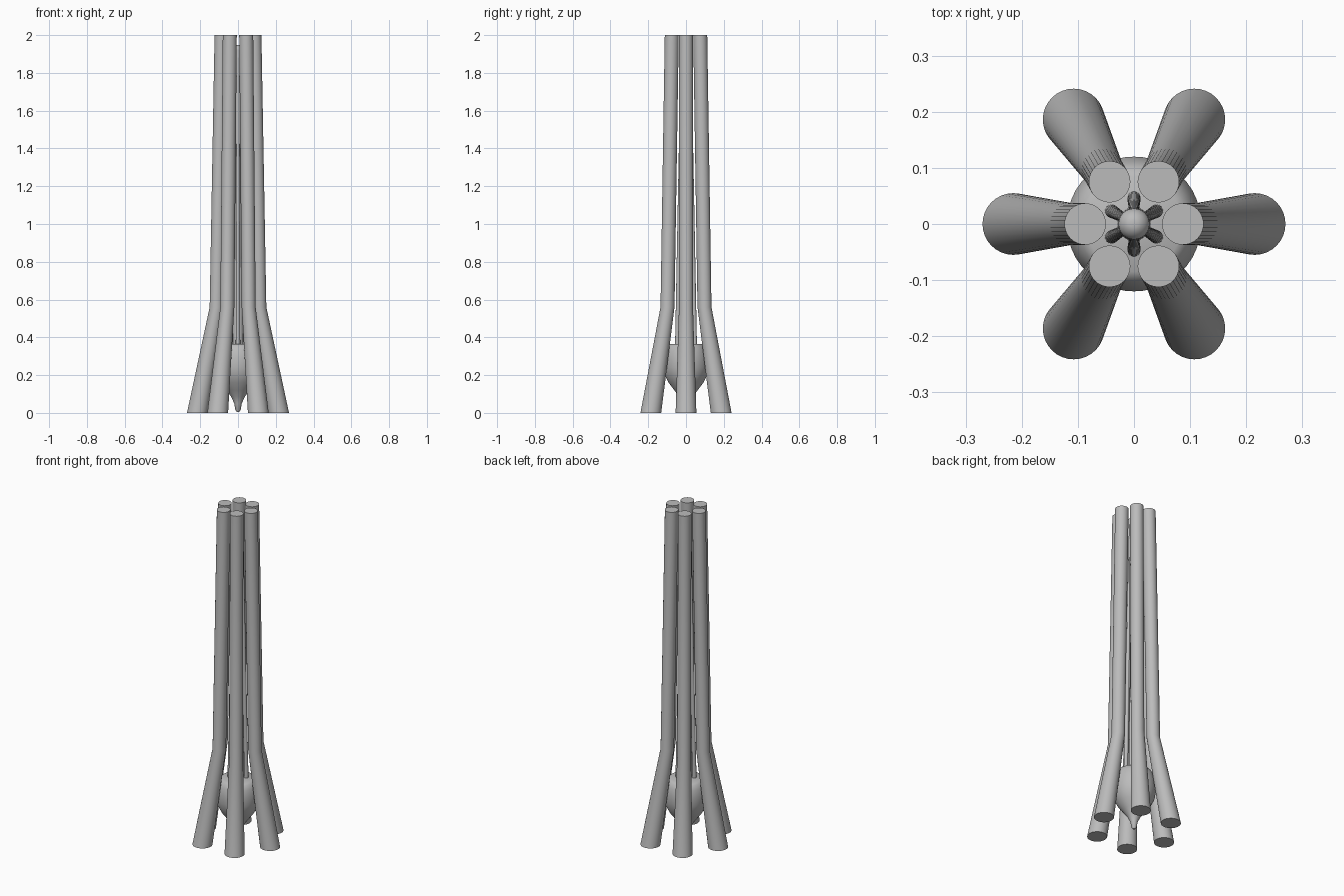
import bpy, math
from math import cos, sin, tau

cube = bpy.data.objects.get("Cube")
if cube:
    bpy.data.objects.remove(cube)

grey = bpy.data.materials.new("light_grey")
grey.use_nodes = True
grey.diffuse_color = (0.5, 0.5, 0.5, 1)
grey.node_tree.nodes["Principled BSDF"].inputs["Base Color"].default_value = (0.5, 0.5, 0.5, 1)


def loft(name, rings, sides=32, angle=40):
    """Capped tube through (x, y, z, radius) rings, each ring lying level."""
    verts = [(x + r * cos(tau * i / sides), y + r * sin(tau * i / sides), z)
             for x, y, z, r in rings for i in range(sides)]
    faces = [(k * sides + i, k * sides + (i + 1) % sides,
              (k + 1) * sides + (i + 1) % sides, (k + 1) * sides + i)
             for k in range(len(rings) - 1) for i in range(sides)]
    faces.append(tuple(reversed(range(sides))))
    faces.append(tuple(range(len(verts) - sides, len(verts))))
    mesh = bpy.data.meshes.new(name)
    mesh.from_pydata(verts, [], faces)
    mesh.materials.append(grey)
    obj = bpy.data.objects.new(name, mesh)
    bpy.context.collection.objects.link(obj)
    bpy.ops.object.select_all(action="DESELECT")
    obj.select_set(True)
    bpy.context.view_layer.objects.active = obj
    bpy.ops.object.shade_smooth_by_angle(angle=math.radians(angle))
    return obj


def leaning(name, steps, turn):
    """Tube whose centre sits at (distance, z, radius) steps along one direction."""
    loft(name, [(d * cos(turn), d * sin(turn), z, r) for d, z, r in steps], angle=30)


# Six splayed legs that bend into tall, nearly upright columns
for i in range(6):
    leaning(f"leg_column_{i + 1}",
            [(0.215, 0, 0.055), (0.113, 0.56, 0.037), (0.087, 2, 0.037)], tau * i / 6)

# Six slim struts around the core, set between the columns
for i in range(6):
    leaning(f"inner_strut_{i + 1}",
            [(0.046, 0.35, 0.012), (0.02, 1.92, 0.008)], tau * (i + 0.5) / 6)

# Round core mast with a domed top
dome = [(0, 0, 1.92 + 0.028 * sin(a * tau / 24), 0.028 * cos(a * tau / 24)) for a in range(6)]
loft("core_mast", [(0, 0, 0.35, 0.03)] + dome)

# Hanging bulb with a pointed foot
profile = [(0.005, 0.006), (0.015, 0.014), (0.05, 0.02), (0.085, 0.036), (0.12, 0.062),
           (0.16, 0.092), (0.2, 0.112), (0.24, 0.12), (0.29, 0.12), (0.33, 0.112),
           (0.355, 0.1), (0.365, 0.085)]
loft("hanging_bulb", [(0, 0, z, r) for z, r in profile], sides=48)
